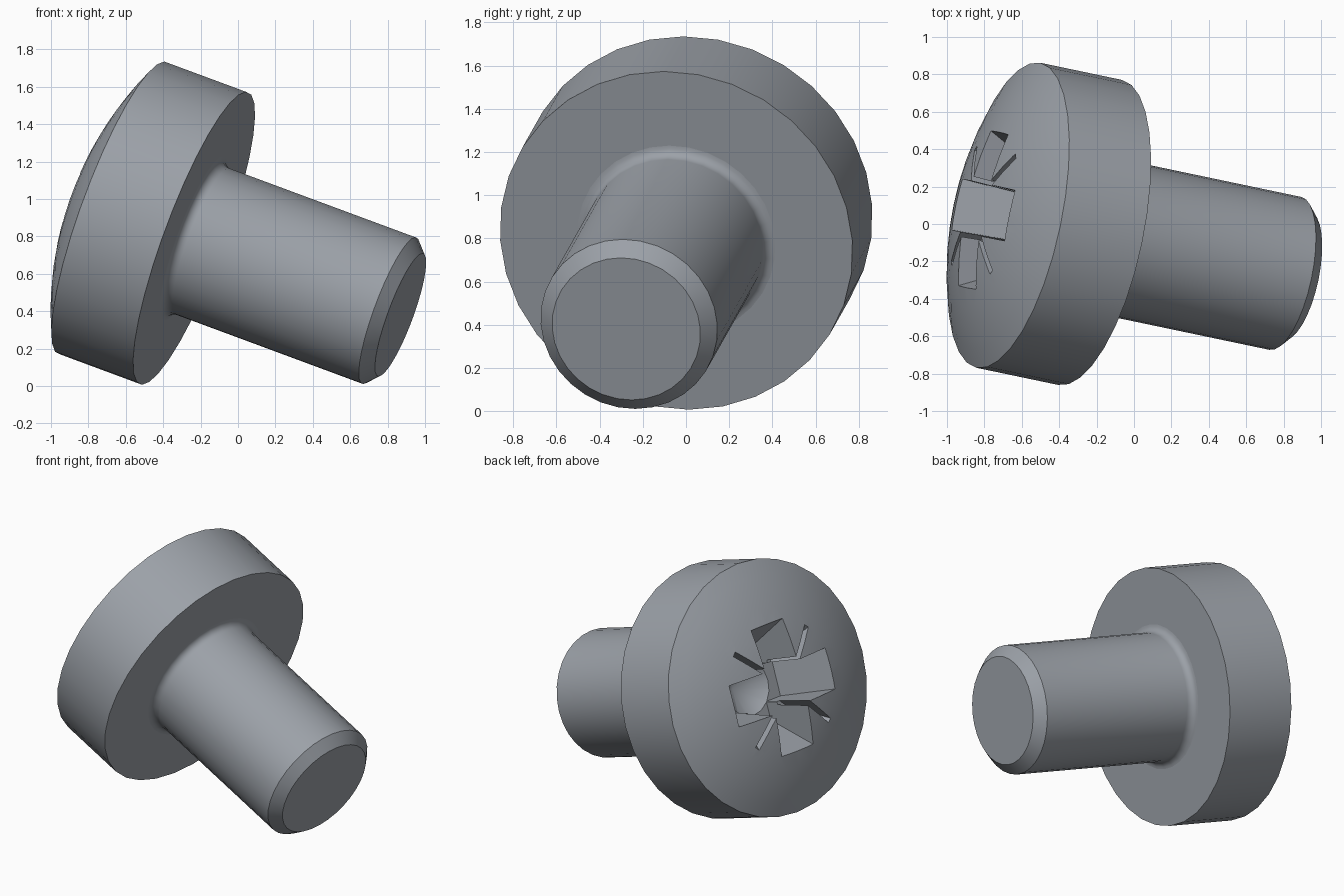
import bpy, bmesh, math
from mathutils import Vector, Matrix

if "Cube" in bpy.data.objects:
    bpy.data.objects.remove(bpy.data.objects["Cube"], do_unlink=True)

# Tilted frame: local z points out of the head, origin at the head's underside
out = Vector((-0.92, 0.193, 0.341)).normalized()
up = (Vector((0, 0, 1)) - out * out.z).normalized()
side = out.cross(up)
frame = Matrix((up, side, out)).transposed().to_4x4()
frame.translation = (-0.235, -0.045, 0.79)

steel = bpy.data.materials.new("steel grey")
steel.use_nodes = True
colour = (0.33, 0.355, 0.39, 1)
steel.diffuse_color = colour
steel.node_tree.nodes["Principled BSDF"].inputs["Base Color"].default_value = colour

HEAD_R, HEAD_H, DOME_H = 0.833, 0.475, 0.2
SHAFT_R, FILLET = 0.4175, 0.05
TOP = HEAD_H + DOME_H


def add_object(name, bm):
    bmesh.ops.recalc_face_normals(bm, faces=bm.faces)
    mesh = bpy.data.meshes.new(name)
    bm.to_mesh(mesh)
    bm.free()
    mesh.materials.append(steel)
    obj = bpy.data.objects.new(name, mesh)
    obj.matrix_world = frame
    bpy.context.collection.objects.link(obj)
    return obj


def lathe(name, profile, steps=32):
    bm = bmesh.new()
    verts = [bm.verts.new((r, 0, z)) for r, z in profile]
    edges = [bm.edges.new(pair) for pair in zip(verts, verts[1:])]
    bmesh.ops.spin(bm, geom=verts + edges, cent=(0, 0, 0), axis=(0, 0, 1),
                   angle=math.tau, steps=steps, use_duplicate=False)
    bmesh.ops.remove_doubles(bm, verts=bm.verts, dist=0.0005)
    return add_object(name, bm)


def tapered_arm(name, angle, reach, foot, width, foot_width, depth):
    """Wedge from the axis outwards that narrows towards its floor."""
    bm = bmesh.new()
    rise = 0.1
    grow = 1 + rise / depth
    top_reach = foot + (reach - foot) * grow
    top_width = foot_width + (width - foot_width) * grow
    for z, length, w in ((TOP + rise, top_reach, top_width),
                         (TOP - depth, foot, foot_width)):
        for x in (0, length):
            for s in (-0.5, 0.5):
                bm.verts.new((x, s * w, z))
    bmesh.ops.convex_hull(bm, input=bm.verts)
    bmesh.ops.rotate(bm, verts=bm.verts, matrix=Matrix.Rotation(angle, 3, 'Z'))
    return add_object(name, bm)


# Head with a shallow domed top
sphere_r = (HEAD_R ** 2 + DOME_H ** 2) / (2 * DOME_H)
half = math.asin(HEAD_R / sphere_r)
dome = [(sphere_r * math.sin(half * i / 8), TOP - sphere_r * (1 - math.cos(half * i / 8)))
        for i in range(8, -1, -1)]
head = lathe("screw_head", [(0, 0), (HEAD_R, 0)] + dome)

# Shaft with chamfered tip and a fillet under the head
fillet = [(SHAFT_R + FILLET * (1 - math.cos(a)), FILLET * (math.sin(a) - 1))
          for a in (math.pi / 2 * i / 5 for i in range(6))]
shaft = lathe("screw_shaft", [(0, -1.2), (0.35, -1.2), (SHAFT_R, -1.135)] + fillet)

# Drive recess: conical core, four wide wings, four thin diagonal slots
cutters = [lathe("recess_core_cutter",
                 [(0, TOP + 0.1), (0.2, TOP + 0.1), (0.18, TOP - 0.4), (0, TOP - 0.55)], 16)]
for i in range(4):
    turn = i * math.pi / 2
    cutters.append(tapered_arm("recess_wing_cutter", turn, 0.45, 0.25, 0.28, 0.25, 0.4))
    cutters.append(tapered_arm("recess_slot_cutter", turn + math.pi / 4,
                               0.49, 0.27, 0.035, 0.03, 0.3))

bpy.context.view_layer.objects.active = head
for cutter in cutters:
    mod = head.modifiers.new("recess", 'BOOLEAN')
    mod.operation = 'DIFFERENCE'
    mod.solver = 'EXACT'
    mod.object = cutter
    bpy.ops.object.modifier_apply(modifier=mod.name)
for cutter in cutters:
    bpy.data.objects.remove(cutter, do_unlink=True)

# Smooth round surfaces, crisp edges
for obj in bpy.context.view_layer.objects:
    obj.select_set(obj in (head, shaft))
bpy.ops.object.shade_smooth_by_angle(angle=math.radians(25))
